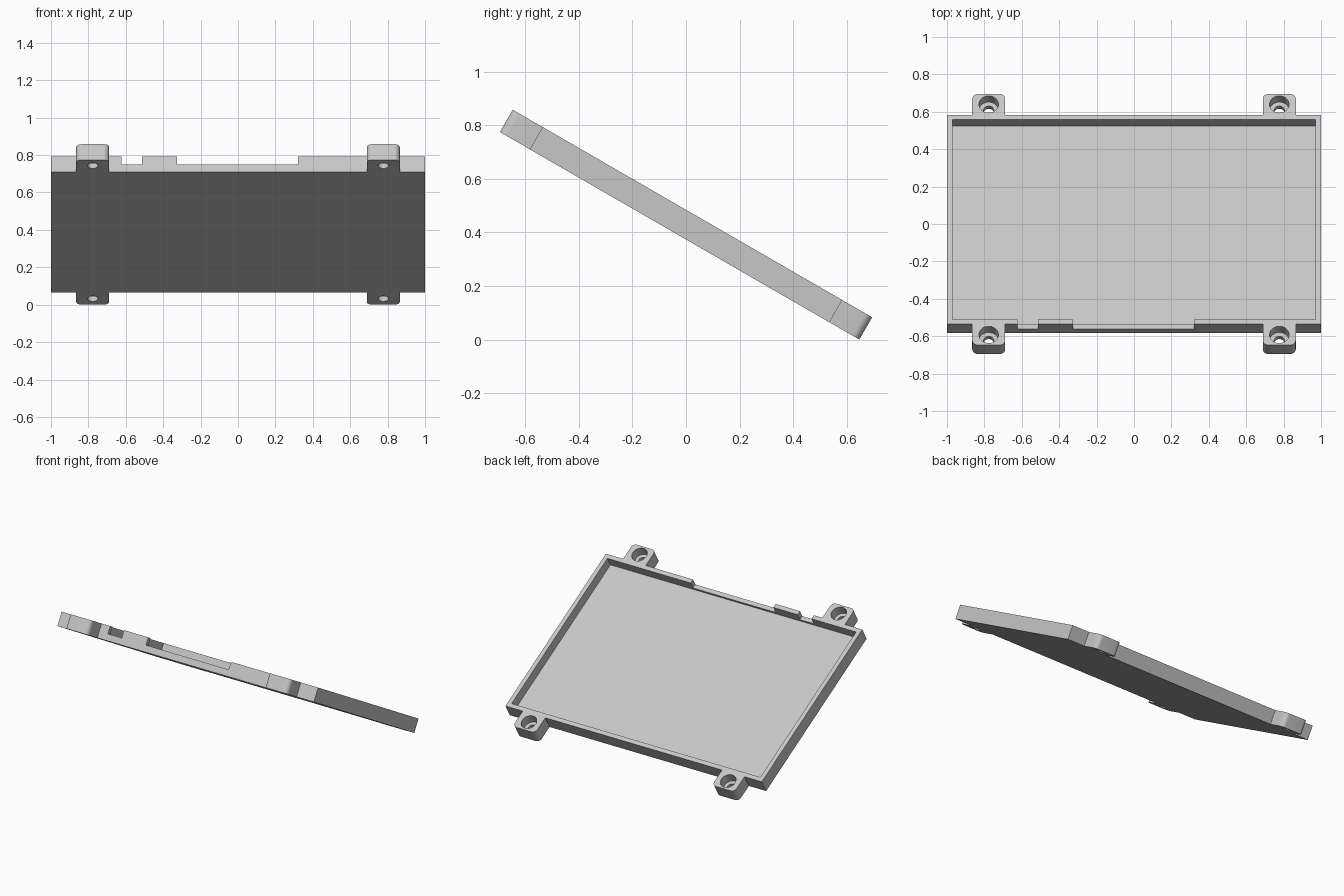
import bpy
import bmesh
from math import radians, sin, cos, pi
from mathutils import Matrix, Vector

cube = bpy.data.objects.get("Cube")
if cube:
    bpy.data.objects.remove(cube, do_unlink=True)

# Main dimensions, measured in the plane of the tray
HALF_X, HALF_Y, THICK = 1.0, 0.646, 0.096
WALL, FLOOR = 0.03, 0.028
LUG_X, LUG_HALF, LUG_END, LUG_R = 0.777, 0.088, 0.775, 0.03
HOLE_Y = 0.711
TILT = radians(-30)

grey = bpy.data.materials.new("light grey plastic")
grey.use_nodes = True
colour = (0.57, 0.57, 0.57, 1)
grey.diffuse_color = colour
grey.node_tree.nodes["Principled BSDF"].inputs["Base Color"].default_value = colour


def add_object(name, bm):
    bmesh.ops.recalc_face_normals(bm, faces=bm.faces)
    mesh = bpy.data.meshes.new(name)
    bm.to_mesh(mesh)
    bm.free()
    obj = bpy.data.objects.new(name, mesh)
    bpy.context.collection.objects.link(obj)
    mesh.materials.append(grey)
    return obj


def prism(name, outline, z0, z1):
    bm = bmesh.new()
    face = bm.faces.new([bm.verts.new((x, y, z0)) for x, y in outline])
    top = bmesh.ops.extrude_face_region(bm, geom=[face])["geom"]
    verts = [v for v in top if isinstance(v, bmesh.types.BMVert)]
    bmesh.ops.translate(bm, verts=verts, vec=(0, 0, z1 - z0))
    return add_object(name, bm)


def box(name, x0, x1, y0, y1, z0, z1):
    return prism(name, [(x0, y0), (x1, y0), (x1, y1), (x0, y1)], z0, z1)


def disc(name, x, y, r, z0, z1, n=40):
    ring = [(x + r * cos(2 * pi * i / n), y + r * sin(2 * pi * i / n)) for i in range(n)]
    return prism(name, ring, z0, z1)


def cut(target, cutter):
    cutter.hide_render = True
    mod = target.modifiers.new("cut", 'BOOLEAN')
    mod.operation, mod.solver, mod.object = 'DIFFERENCE', 'EXACT', cutter
    graph = bpy.context.evaluated_depsgraph_get()
    mesh = bpy.data.meshes.new_from_object(target.evaluated_get(graph))
    target.modifiers.clear()
    target.data = mesh
    bpy.data.objects.remove(cutter, do_unlink=True)


def arc(cx, cy, start):
    return [(cx + LUG_R * cos(start + pi / 2 * i / 8), cy + LUG_R * sin(start + pi / 2 * i / 8))
            for i in range(9)]


# Plate outline with rounded screw lugs: one quarter, mirrored round
outer, inner = LUG_X + LUG_HALF, LUG_X - LUG_HALF
quarter = [(HALF_X, HALF_Y), (outer, HALF_Y)]
quarter += arc(outer - LUG_R, LUG_END - LUG_R, 0)
quarter += arc(inner + LUG_R, LUG_END - LUG_R, pi / 2)
quarter += [(inner, HALF_Y)]
back = quarter + [(-x, y) for x, y in reversed(quarter)]
tray = prism("tray", back + [(-x, -y) for x, y in back], 0, THICK)

# Recess that leaves the floor and rim
ix, iy = HALF_X - WALL, HALF_Y - WALL
cut(tray, box("recess_cutter", -ix, ix, -iy, iy, FLOOR, THICK + 0.1))

# Two notches in the raised front wall
for x0, x1 in ((-0.622, -0.514), (-0.325, 0.32)):
    cut(tray, box("notch_cutter", x0, x1, -0.7, -0.6, 0.044, THICK + 0.1))

# Counterbored screw holes
for sx in (-1, 1):
    for sy in (-1, 1):
        x, y = sx * LUG_X, sy * HOLE_Y
        cut(tray, disc("counterbore_cutter", x, y, 0.052, 0.03, THICK + 0.1))
        cut(tray, disc("screw_hole_cutter", x, y, 0.028, -0.1, THICK + 0.1))

# Tilt the tray and rest its lowest edge on the ground
tray.data.transform(Matrix.Rotation(TILT, 4, 'X') @ Matrix.Translation((0, 0, -THICK / 2)))
low = min(v.co.z for v in tray.data.vertices)
tray.data.transform(Matrix.Translation(Vector((0, 0, -low))))

bpy.ops.object.select_all(action='DESELECT')
tray.select_set(True)
bpy.context.view_layer.objects.active = tray
bpy.ops.object.shade_smooth_by_angle(angle=radians(30))
